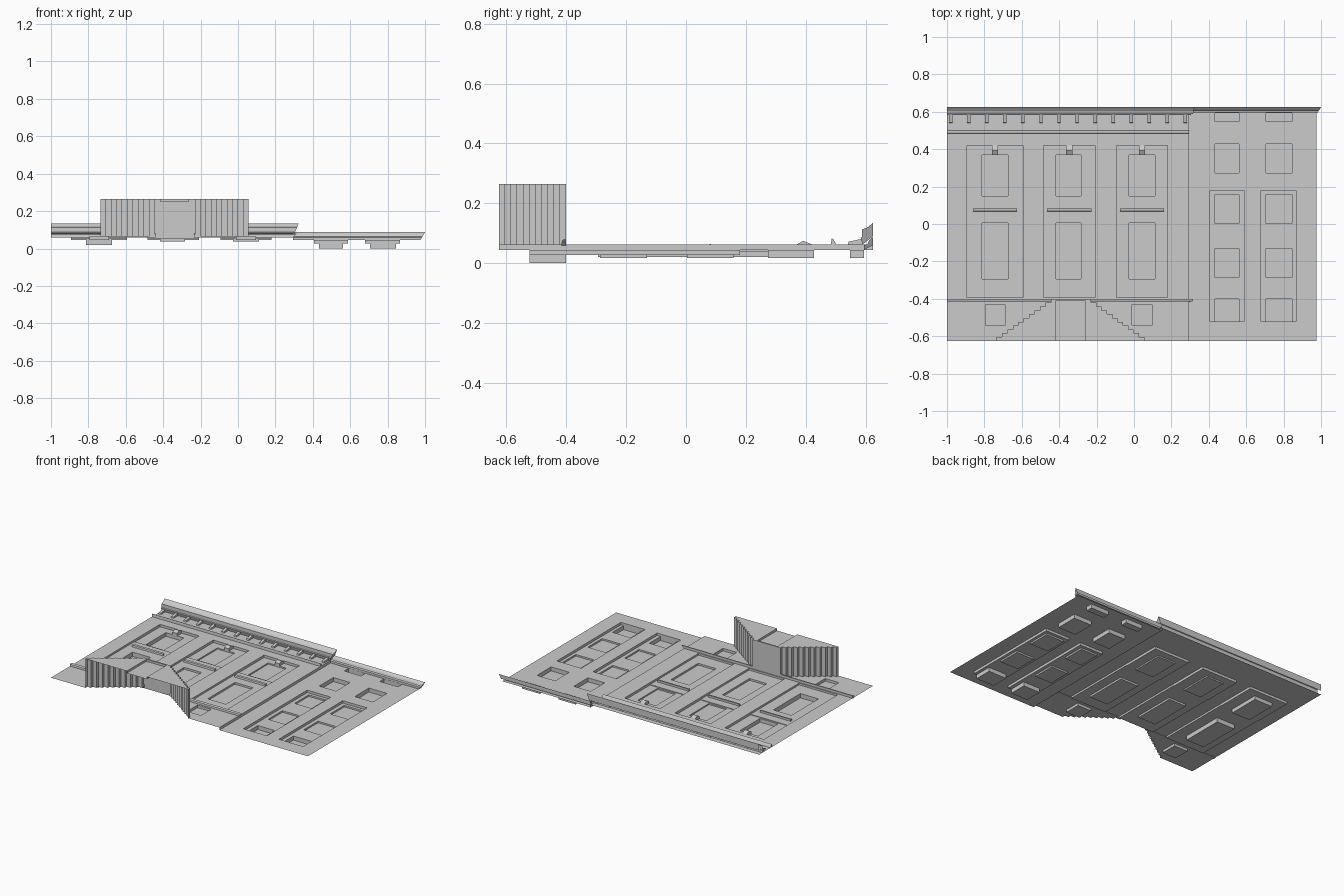
import bpy, bmesh

if "Cube" in bpy.data.objects:
    bpy.data.objects.remove(bpy.data.objects["Cube"])

MAIN, WING, Y = 0.063, 0.045, 0.625
STEP_X, STAIR_TOP = 0.295, 0.265


def finish(name, bm):
    bmesh.ops.remove_doubles(bm, verts=bm.verts, dist=1e-5)
    me = bpy.data.meshes.new(name)
    bm.to_mesh(me)
    bm.free()
    ob = bpy.data.objects.new(name, me)
    bpy.context.collection.objects.link(ob)
    return ob


def relief(name, rects, base=None):
    """Open sheet from rectangles (x0, x1, y0, y1, z); later ones override, None is a hole."""
    xs = sorted({v for r in rects for v in r[:2]})
    ys = sorted({v for r in rects for v in r[2:4]})
    bm = bmesh.new()

    def quad(*pts):
        bm.faces.new([bm.verts.new(p) for p in pts])

    def height(i, j):
        cx, cy, z = (xs[i] + xs[i+1]) / 2, (ys[j] + ys[j+1]) / 2, None
        for x0, x1, y0, y1, h in rects:
            if x0 < cx < x1 and y0 < cy < y1:
                z = h
        return z

    nx, ny = len(xs) - 1, len(ys) - 1
    h = [[height(i, j) for j in range(ny)] for i in range(nx)]
    for i in range(nx):
        for j in range(ny):
            a, b, c, d, z = xs[i], xs[i+1], ys[j], ys[j+1], h[i][j]
            if z is not None:
                quad((a, c, z), (b, c, z), (b, d, z), (a, d, z))
            for ii, jj, p, q in ((i+1, j, (b, c), (b, d)), (i, j+1, (b, d), (a, d))):
                if ii >= nx or jj >= ny:
                    continue
                z0 = base if z is None else z
                z1 = base if h[ii][jj] is None else h[ii][jj]
                if z0 is not None and z1 is not None and z0 != z1:
                    quad((*p, z1), (*q, z1), (*q, z0), (*p, z0))
    return finish(name, bm)


def extrude_x(name, profile, x0, x1, flare=0.0, closed=True):
    """Sweep a (y, z) profile along x; flare pushes the right end out with height (mitre)."""
    bm = bmesh.new()
    z0 = min(p[1] for p in profile)
    dz = max(p[1] for p in profile) - z0
    L = [bm.verts.new((x0, y, z)) for y, z in profile]
    R = [bm.verts.new((x1 + flare * (z - z0) / dz, y, z)) for y, z in profile]
    n = len(profile)
    for i in range(n if closed else n - 1):
        k = (i + 1) % n
        bm.faces.new((L[i], R[i], R[k], L[k]))
    bm.faces.new(R)
    if closed:
        bm.faces.new(L[::-1])
    bmesh.ops.recalc_face_normals(bm, faces=bm.faces)
    return finish(name, bm)


def stairs(n=11):
    """Mirrored flights as stacked full-width layers, narrowing toward the landing."""
    x0, x1, t0, t1 = -0.735, 0.055, -0.445, -0.23
    out = []
    for k in range(n):
        f = k / (n - 1)
        out.append((x0 + (t0 - x0) * f, x1 + (t1 - x1) * f,
                    -Y + 0.225 * k / n, -Y + 0.225 * (k + 1) / n))
    return out


# window bays: panel left/right, window left/right, upper depth
bays = [(-0.893, -0.594, -0.813, -0.674, 0.02),
        (-0.484, -0.209, -0.417, -0.283, 0.037),
        (-0.094, 0.179, -0.027, 0.112, 0.037)]

# walls with recessed panels and windows
walls = [(-1, STEP_X, -Y, Y, MAIN), (STEP_X, 0.975, -Y, Y, WING)]
for a, b, c, d, z in bays:
    walls += [(a, b, -0.393, 0.14, 0.050), (a, b, 0.14, 0.42, 0.046),
              (c, d, -0.293, 0.005, z), (c, d, 0.15, 0.37, z)]
for a, b in ((-0.795, -0.69), (-0.01, 0.096)):
    walls.append((a, b, -0.543, -0.43, 0.045))
for a, b, c, d in ((0.406, 0.588, 0.433, 0.562), (0.679, 0.866, 0.706, 0.845)):
    walls.append((a, b, -0.522, 0.18, 0.028))
    for y0, y1, z in ((-0.522, -0.4, 0.0), (-0.287, -0.13, 0.017), (0.003, 0.158, 0.017),
                      (0.273, 0.428, 0.017), (0.548, 0.594, 0.017)):
        walls.append((c, d, y0, y1, z))
steps = stairs()
walls += [(*s, None) for s in steps]
relief("facade_walls", walls)

# entrance staircase, hollow and open at the foot, with shallow door recess
pad = [(-0.76, 0.08, -Y, -0.38, None)]
relief("entrance_stairs", pad + [(*s, STAIR_TOP) for s in steps]
       + [(-0.417, -0.262, -Y, -0.41, 0.25)], base=MAIN)

# sills and keystones on each bay
for i, (a, b, c, d, z) in enumerate(bays):
    m = (a + b) / 2
    extrude_x(f"sill_{i}", [(0.067, 0.05), (0.069, 0.062), (0.083, 0.064), (0.083, 0.05)],
              m - 0.118, m + 0.118)
    extrude_x(f"keystone_{i}", [(0.37, 0.046), (0.37, 0.063), (0.392, 0.075),
                                (0.42, 0.063), (0.42, 0.046)], m - 0.017, m + 0.017)

# base course either side of the stairs
base = [(-0.416, 0.06), (-0.414, 0.076), (-0.408, 0.08), (-0.40, 0.08), (-0.40, 0.06)]
extrude_x("base_course_left", base, -1, -0.44)
extrude_x("base_course_right", base, -0.235, STEP_X, flare=0.02)

# frieze moulding and brackets
extrude_x("frieze_moulding", [(0.484, 0.063), (0.486, 0.083), (0.492, 0.08), (0.50, 0.066),
                              (0.50, 0.063)], -1, STEP_X)
for i in range(14):
    x = -0.98 + i * 0.0965
    extrude_x(f"bracket_{i}", [(0.54, 0.063), (0.543, 0.072), (0.59, 0.082), (0.59, 0.063)],
              x - 0.009, x + 0.009)

# cornices
extrude_x("main_cornice", [(0.59, MAIN), (0.583, 0.085), (0.588, 0.088), (0.588, 0.113),
                           (0.605, 0.119), (Y, 0.135), (Y, 0.09)],
          -1, STEP_X, flare=0.03, closed=False)
extrude_x("wing_cornice", [(0.595, WING), (0.595, 0.06), (0.606, 0.064), (0.611, 0.076),
                           (Y, 0.088), (Y, 0.06)], STEP_X, 0.975, flare=0.025, closed=False)
